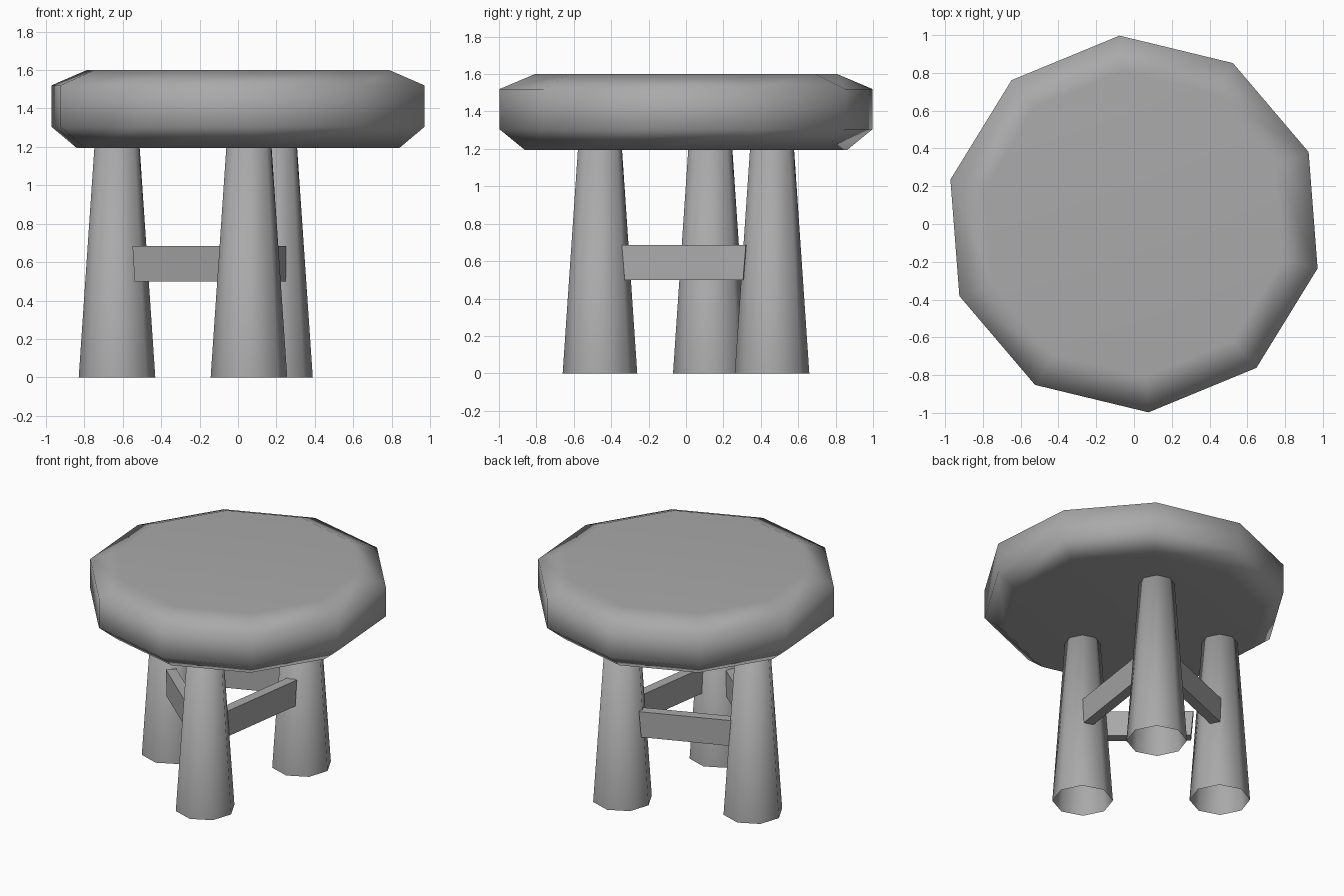
import bpy
import bmesh
from math import cos, sin, radians
from mathutils import Vector

cube = bpy.data.objects.get("Cube")
if cube:
    bpy.data.objects.remove(cube, do_unlink=True)

# One plain grey for the whole stool
grey = bpy.data.materials.new("grey")
grey.use_nodes = True
grey.diffuse_color = (0.4, 0.4, 0.4, 1)
grey.node_tree.nodes["Principled BSDF"].inputs["Base Color"].default_value = (0.4, 0.4, 0.4, 1)

TURN = radians(4.4)


def finish(name, bm, smooth):
    bmesh.ops.recalc_face_normals(bm, faces=bm.faces)
    mesh = bpy.data.meshes.new(name)
    bm.to_mesh(mesh)
    bm.free()
    mesh.materials.append(grey)
    for face in mesh.polygons:
        face.use_smooth = smooth
    obj = bpy.data.objects.new(name, mesh)
    bpy.context.collection.objects.link(obj)
    return obj


def lathe(name, centre, profile, sides, start, cap_bottom):
    """Stack of regular polygons, given as (radius, height) pairs."""
    bm = bmesh.new()
    rings = []
    for radius, z in profile:
        angles = [start + radians(360 * i / sides) for i in range(sides)]
        rings.append([bm.verts.new((centre.x + radius * cos(a),
                                    centre.y + radius * sin(a), z)) for a in angles])
    for low, high in zip(rings, rings[1:]):
        for i in range(sides):
            j = (i + 1) % sides
            bm.faces.new((low[i], low[j], high[j], high[i]))
    bm.faces.new(rings[-1])
    if cap_bottom:
        bm.faces.new(rings[0][::-1])
    return finish(name, bm, True)


def stretcher(name, start, end, inset_start, inset_end):
    """Board just outside the line between two legs, ends leaning outward."""
    along = (end - start).normalized()
    out = Vector((along.y, -along.x))
    bm = bmesh.new()
    loops = []
    for z, trim in ((0.5, 0.015), (0.685, 0)):
        a = start + along * (inset_start + trim)
        b = end - along * (inset_end + trim)
        corners = (a + out * 0.08, b + out * 0.08, b + out * 0.01, a + out * 0.01)
        loops.append([bm.verts.new((c.x, c.y, z)) for c in corners])
    low, high = loops
    bm.faces.new(low[::-1])
    bm.faces.new(high)
    for i in range(4):
        j = (i + 1) % 4
        bm.faces.new((low[i], low[j], high[j], high[i]))
    return finish(name, bm, False)


# Ten-sided cushioned seat
seat = lathe("seat", Vector((0, 0)),
             [(0.865, 1.195), (1, 1.305), (1, 1.52), (0.81, 1.6)],
             10, TURN + radians(90), True)
weighted = seat.modifiers.new("soft_rim", 'WEIGHTED_NORMAL')
weighted.weight = 50

# Three tapered legs, open underneath
front = Vector((0.057, -0.46))
back = Vector((0.19, 0.46))
side = Vector((-0.63, 0.13))
for name, spot in (("front_leg", front), ("back_leg", back), ("right_leg", side)):
    lathe(name, spot, [(0.2, 0), (0.118, 1.2)], 8, TURN, False)

# Boards joining the legs
stretcher("left_stretcher", front, back, 0.13, 0.13)
stretcher("back_stretcher", back, side, 0.13, 0.13)
stretcher("front_stretcher", side, front, 0.175, 0.13)
